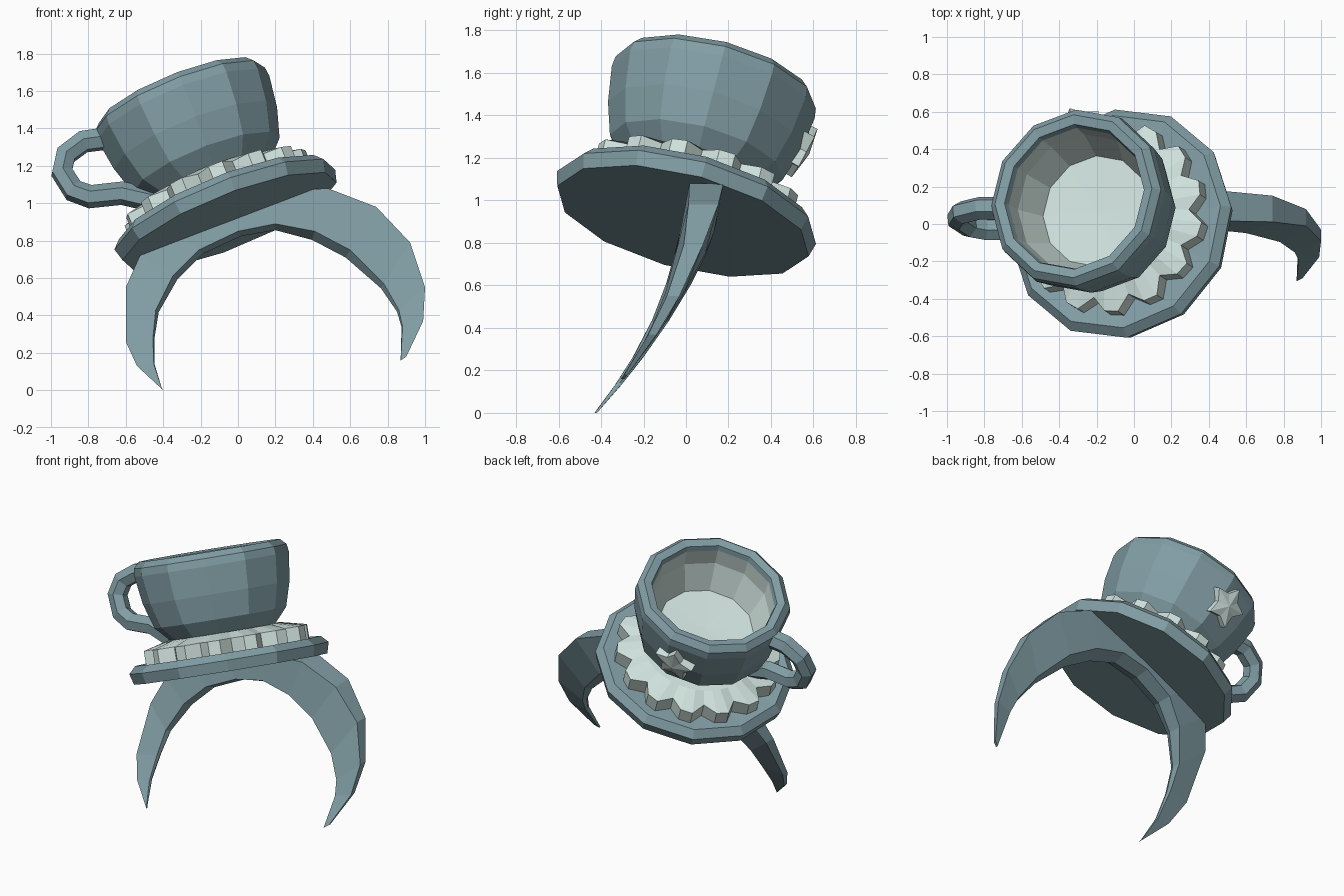
import bpy, bmesh
from math import sin, cos, pi, radians
from mathutils import Matrix

old = bpy.data.objects.get("Cube")
if old:
    bpy.data.objects.remove(old, do_unlink=True)


def make_material(name, rgb):
    mat = bpy.data.materials.new(name)
    mat.use_nodes = True
    color = (*rgb, 1)
    mat.diffuse_color = color
    mat.node_tree.nodes["Principled BSDF"].inputs["Base Color"].default_value = color
    return mat


BLUE = make_material("dusty blue", (0.22, 0.34, 0.375))
CREAM = make_material("pale cream", (0.62, 0.75, 0.715))

# Shared tilted frame of the cup and saucer
FRAME = (Matrix.Translation((-0.05, -0.01, 0.9))
         @ Matrix.Rotation(radians(-14.6), 4, "X")
         @ Matrix.Rotation(radians(-21.2), 4, "Y"))
CUP_FRAME = FRAME @ Matrix.Translation((0, -0.02, 0))
SIDES = 12


def finish(bm, name, materials, matrix):
    bmesh.ops.recalc_face_normals(bm, faces=bm.faces)
    mesh = bpy.data.meshes.new(name)
    bm.to_mesh(mesh)
    bm.free()
    for mat in materials:
        mesh.materials.append(mat)
    obj = bpy.data.objects.new(name, mesh)
    bpy.context.collection.objects.link(obj)
    obj.matrix_world = matrix
    return obj


def bridge(bm, a, b, index=0):
    """Join two closed rings of equal length with quads."""
    for i in range(len(a)):
        j = (i + 1) % len(a)
        bm.faces.new((a[i], a[j], b[j], b[i])).material_index = index


def fan(bm, ring, point, index=0):
    tip = bm.verts.new(point)
    for i in range(len(ring)):
        bm.faces.new((ring[i], ring[(i + 1) % len(ring)], tip)).material_index = index


def ring_at(bm, radii, height):
    n = len(radii)
    return [bm.verts.new((r * cos(2 * pi * i / n), r * sin(2 * pi * i / n), height))
            for i, r in enumerate(radii)]


def lathe(name, profile, materials, matrix, bottom, top, slots=None):
    """Faceted turned solid, closed at both ends by a fan."""
    bm = bmesh.new()
    rings = [ring_at(bm, [r] * SIDES, h) for r, h in profile]
    slots = slots or [0] * len(rings)
    fan(bm, rings[0], (0, 0, bottom))
    for i in range(len(rings) - 1):
        bridge(bm, rings[i], rings[i + 1], slots[i])
    fan(bm, rings[-1], (0, 0, top), slots[-1])
    return finish(bm, name, materials, matrix)


# Saucer, turned slightly about its axis
lathe("saucer", [(0.615, 0), (0.634, 0.07), (0.59, 0.115), (0.4, 0.09)], [BLUE],
      FRAME @ Matrix.Translation((0.005, -0.005, 0)) @ Matrix.Rotation(radians(3), 4, "Z"),
      0, 0.09)

# Cup: outer wall, rolled rim, pale inner wall and floor
lathe("cup",
      [(0.3, 0.2), (0.42, 0.33), (0.468, 0.49), (0.493, 0.67), (0.487, 0.72),
       (0.45, 0.757), (0.4, 0.745), (0.39, 0.71), (0.38, 0.6), (0.305, 0.42)],
      [BLUE, CREAM], CUP_FRAME, 0.2, 0.41, [0] * 7 + [1] * 3)

# Scalloped cream between cup and saucer
LOBES = 14
scallop = [0.445, 0.515, 0.525] * LOBES
bm = bmesh.new()
low = ring_at(bm, scallop, 0.08)
high = ring_at(bm, scallop, 0.2)
inner = ring_at(bm, [0.36] * len(scallop), 0.24)
fan(bm, low, (0, 0, 0.08))
bridge(bm, low, high)
bridge(bm, high, inner)
fan(bm, inner, (0, 0, 0.24))
finish(bm, "cream_frill", [CREAM], FRAME)

# Cup handle: a six-sided tube along a loop
path = [(-0.42, 0.655), (-0.565, 0.69), (-0.68, 0.655), (-0.735, 0.57), (-0.715, 0.45),
        (-0.645, 0.385), (-0.48, 0.34), (-0.34, 0.24)]
curve = bpy.data.curves.new("cup_handle", "CURVE")
curve.dimensions = "3D"
curve.bevel_depth = 0.063
curve.bevel_resolution = 1
curve.use_fill_caps = True
spline = curve.splines.new("POLY")
spline.points.add(len(path) - 1)
for point, (x, z) in zip(spline.points, path):
    point.co = (x, 0.12 * (z - 0.5) - 0.02, z, 1)
curve.materials.append(BLUE)
handle = bpy.data.objects.new("cup_handle", curve)
bpy.context.collection.objects.link(handle)
handle.matrix_world = CUP_FRAME
bpy.context.view_layer.update()
bpy.ops.object.select_all(action="DESELECT")
handle.select_set(True)
bpy.context.view_layer.objects.active = handle
bpy.ops.object.convert(target="MESH")
bpy.ops.object.shade_flat()

# Plump faceted star on the back of the cup
bm = bmesh.new()
outline = []
for depth in (-0.03, 0.025):
    outline.append([bm.verts.new((r * sin(pi * i / 5), r * cos(pi * i / 5), depth))
                    for i, r in enumerate([0.135, 0.08] * 5)])
bridge(bm, *outline)
fan(bm, outline[0], (0, 0, -0.03))
fan(bm, outline[1], (0, 0, 0.045))
place = (Matrix.Rotation(radians(97), 4, "Z") @ Matrix.Translation((0.47, 0, 0.52))
         @ Matrix.Rotation(radians(12), 4, "Y")
         @ Matrix(((0, 0, 1, 0), (1, 0, 0, 0), (0, 1, 0, 0), (0, 0, 0, 1))))
finish(bm, "star", [CREAM], CUP_FRAME @ place)

# Headband: crescent sections (outer x, z, inner x, z, half depth) with an inner ridge
sections = [(-0.4, 0, -0.41, 0.02, 0.006), (-0.54, 0.13, -0.45, 0.14, 0.015),
            (-0.6, 0.26, -0.455, 0.28, 0.025), (-0.6, 0.55, -0.44, 0.43, 0.04),
            (-0.52, 0.73, -0.35, 0.61, 0.06), (-0.33, 0.86, -0.21, 0.75, 0.075),
            (-0.08, 0.98, 0, 0.85, 0.08), (0.2, 1.06, 0.2, 0.89, 0.08),
            (0.48, 1.08, 0.41, 0.85, 0.08), (0.74, 0.98, 0.6, 0.75, 0.07),
            (0.92, 0.79, 0.78, 0.57, 0.045), (1, 0.55, 0.86, 0.43, 0.03),
            (0.99, 0.37, 0.88, 0.34, 0.02), (0.9, 0.18, 0.87, 0.16, 0.008)]


def lean(z):
    return -0.425 + 0.85 * z - 0.34 * z * z


bm = bmesh.new()
loops = []
for ox, oz, ix, iz, half in sections:
    # the ridge stands out from the inner edge, further where the band is thicker
    rx, rz = ix + (ix - ox) * half * 2.5, iz + (iz - oz) * half * 2.5
    corners = [(ox, oz, -half), (ox, oz, half), (ix, iz, half), (rx, rz, 0), (ix, iz, -half)]
    loops.append([bm.verts.new((x, lean(z) + d, z)) for x, z, d in corners])
for a, b in zip(loops, loops[1:]):
    bridge(bm, a, b)
bm.faces.new(loops[0])
bm.faces.new(loops[-1])
finish(bm, "headband", [BLUE], Matrix.Identity(4))
